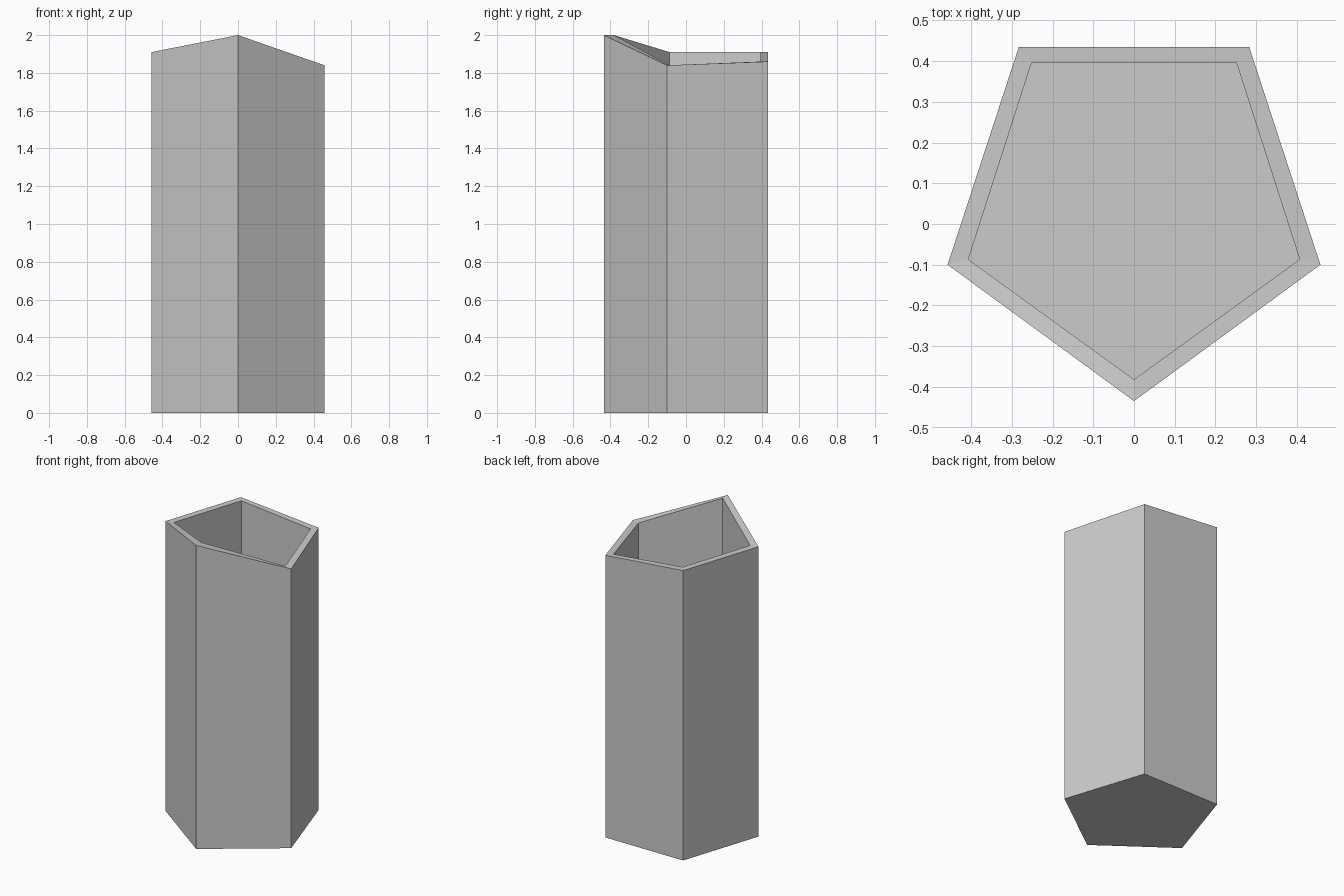
import bpy, bmesh

if "Cube" in bpy.data.objects:
    bpy.data.objects.remove(bpy.data.objects["Cube"])

# Pentagon outlines and the uneven rim heights (front, right, back right, back left, left)
outer = [(0, -0.435), (0.458, -0.10), (0.283, 0.435), (-0.283, 0.435), (-0.458, -0.10)]
inner = [(0, -0.382), (0.407, -0.087), (0.252, 0.395), (-0.252, 0.395), (-0.407, -0.087)]
rim = [2.0, 1.84, 1.86, 1.91, 1.91]

bm = bmesh.new()


def ring(outline, heights):
    return [bm.verts.new((x, y, z)) for (x, y), z in zip(outline, heights)]


# Rings run up the outside, over the rim and down the inside to the floor
rings = [ring(outer, [z] * 5) for z in (0, 0.135, 1.25)]
rings += [ring(outer, rim), ring(inner, rim), ring(inner, [0.135] * 5)]

# Walls and rim
for low, high in zip(rings, rings[1:]):
    for i in range(5):
        j = (i + 1) % 5
        bm.faces.new((low[i], low[j], high[j], high[i]))

# Underside and inner floor
bm.faces.new(rings[0][::-1])
bm.faces.new(rings[-1])
bmesh.ops.recalc_face_normals(bm, faces=bm.faces)

mesh = bpy.data.meshes.new("hollow_pentagonal_column")
bm.to_mesh(mesh)
bm.free()
column = bpy.data.objects.new("hollow_pentagonal_column", mesh)
bpy.context.collection.objects.link(column)
